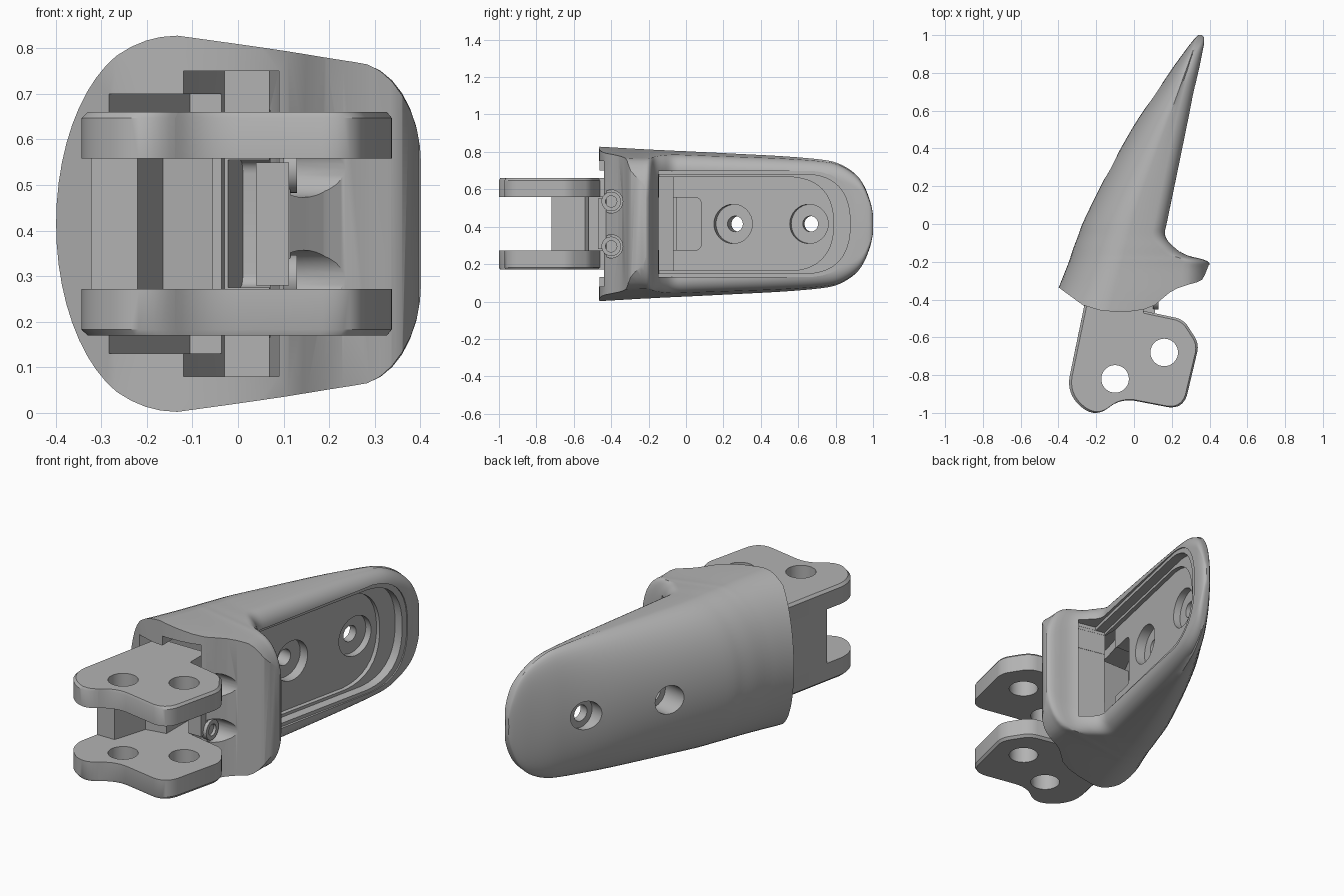
import bpy, bmesh, math
from mathutils import Matrix, Vector

cube = bpy.data.objects.get("Cube")
if cube:
    bpy.data.objects.remove(cube, do_unlink=True)

grey = bpy.data.materials.new("mid_grey")
grey.use_nodes = True
grey.diffuse_color = (0.45, 0.45, 0.45, 1)
grey.node_tree.nodes["Principled BSDF"].inputs["Base Color"].default_value = (0.45, 0.45, 0.45, 1)

MID = 0.415  # height of the symmetry plane
# Frame of the flat pad face: local x runs to the tip, y is up, z points outward
along = Vector((0.213, 0.977, 0)).normalized()
up = Vector((0, 0, 1))
PAD = Matrix((along, up, along.cross(up))).transposed().to_4x4()
PAD.translation = (0.16, -0.06, MID)
WORLD = Matrix.Identity(4)


def activate(ob):
    bpy.ops.object.select_all(action='DESELECT')
    ob.select_set(True)
    bpy.context.view_layer.objects.active = ob


def make(name, bm):
    bmesh.ops.recalc_face_normals(bm, faces=bm.faces)
    me = bpy.data.meshes.new(name)
    bm.to_mesh(me)
    bm.free()
    me.materials.append(grey)
    ob = bpy.data.objects.new(name, me)
    bpy.context.collection.objects.link(ob)
    return ob


def loft(name, rings):
    bm = bmesh.new()
    vs = [[bm.verts.new(p) for p in ring] for ring in rings]
    n = len(vs[0])
    for a, b in zip(vs, vs[1:]):
        for i in range(n):
            bm.faces.new((a[i], a[(i + 1) % n], b[(i + 1) % n], b[i]))
    bm.faces.new(vs[0])
    bm.faces.new(vs[-1])
    return make(name, bm)


def fillet(points, steps=8):
    """Outline from (x, y, radius) corners."""
    out = []
    for i, (x, y, r) in enumerate(points):
        p = Vector((x, y))
        if r == 0:
            out.append(p)
            continue
        a = p + (Vector(points[i - 1][:2]) - p).normalized() * r
        b = p + (Vector(points[(i + 1) % len(points)][:2]) - p).normalized() * r
        for k in range(steps + 1):
            t = k / steps
            out.append(a * (1 - t) ** 2 + p * 1.7 * t * (1 - t) + (a + b) * 0.15 * t * (1 - t) + b * t * t)
    return out


def prism(name, outline, low, high, frame=WORLD, inset=1.0):
    """Extruded outline; inset below 1 chamfers the edge at the low end."""
    c = sum(outline, Vector((0, 0))) / len(outline)
    levels = [(low, 1.0), (high, 1.0)]
    if inset < 1:
        levels = [(low, inset), (low + math.copysign(0.013, high - low), 1.0), (high, 1.0)]
    return loft(name, [[frame @ Vector((*(c + (p - c) * s), z)) for p in outline] for z, s in levels])


def circle(x, y, r, n=32):
    return [Vector((x + r * math.cos(math.tau * i / n), y + r * math.sin(math.tau * i / n))) for i in range(n)]


def rect(x0, x1, y0, y1):
    return [Vector(p) for p in ((x0, y0), (x1, y0), (x1, y1), (x0, y1))]


def boolean(target, cutter, op='DIFFERENCE'):
    mod = target.modifiers.new("cut", 'BOOLEAN')
    mod.operation, mod.object, mod.solver = op, cutter, 'EXACT'
    activate(target)
    bpy.ops.object.modifier_apply(modifier=mod.name)
    bpy.data.objects.remove(cutter, do_unlink=True)


# Fingertip shell: stations of y, back x, pad x, half height, corner radius in x and z
stations = [
    (-0.52, -0.49, 0.405, 0.416, 0.15, 0.26),
    (-0.36, -0.41, 0.405, 0.407, 0.15, 0.26),
    (-0.24, -0.36, 0.405, 0.400, 0.15, 0.24),
    (-0.195, -0.343, 0.385, 0.398, 0.13, 0.2),
    (-0.165, -0.333, 0.28, 0.396, 0.1, 0.14),
    (-0.12, -0.318, 0.21, 0.394, 0.08, 0.09),
    (-0.06, -0.295, 0.165, 0.391, 0.08, 0.08),
    (0.03, -0.26, 0.179, 0.387, 0.08, 0.08),
    (0.29, -0.13, 0.233, 0.374, 0.08, 0.08),
    (0.53, 0.005, 0.283, 0.361, 0.08, 0.08),
    (0.73, 0.14, 0.325, 0.343, 0.07, 0.08),
    (0.82, 0.2, 0.344, 0.321, 0.06, 0.08),
    (0.9, 0.258, 0.36, 0.272, 0.05, 0.07),
    (0.95, 0.295, 0.37, 0.208, 0.03, 0.05),
    (0.985, 0.324, 0.371, 0.12, 0.02, 0.03),
    (1.0, 0.34, 0.36, 0.05, 0.008, 0.015),
]


def spline(rows, steps=4):
    rows = [Vector(r) for r in rows]
    for i in range(len(rows) - 1):
        a, b, c, d = rows[max(i - 1, 0)], rows[i], rows[i + 1], rows[min(i + 2, len(rows) - 1)]
        for k in range(steps):
            t = k / steps
            yield (b * 2 + (c - a) * t + (a * 2 - b * 5 + c * 4 - d) * t ** 2
                   + (b * 3 - a - c * 3 + d) * t ** 3) / 2
    yield rows[-1]


def section(y, back, pad, h, rx, rz):
    crest = (0.36 if y > 0.05 else 0.26) * (y - 0.05)
    crest = min(max(crest, back + 0.003), pad - rx - 0.003)
    half = []
    for i in range(1, 15):  # rounded back
        a = math.pi / 2 * i / 14
        half.append((crest - (crest - back) * math.cos(a), h * math.sin(a)))
    corner = max(h - 0.1 * (pad - crest), h * 0.8)
    for i in range(9):  # rounded pad edge
        a = math.pi / 2 * i / 8
        half.append((pad - rx + rx * math.sin(a), corner - rz + rz * math.cos(a)))
    ring = [(back, 0)] + half + [(pad, 0)] + [(x, -z) for x, z in reversed(half)]
    return [Vector((x, y, MID + z)) for x, z in ring]


shell = loft("fingertip_shell", [section(*row) for row in spline(stations)])

# Curved front end and lip
front = [(-0.9, 1.5), (-0.9, 0.03), (-0.4, -0.335), (-0.27, -0.43), (-0.18, -0.457), (-0.1, -0.465),
         (-0.02, -0.463), (0.05, -0.453), (0.11, -0.43), (0.15, -0.395), (0.19, -0.362), (0.23, -0.34),
         (0.29, -0.32), (0.335, -0.308), (0.36, -0.295), (0.375, -0.27), (0.397, -0.215), (0.7, -0.21), (0.9, 1.5)]
boolean(shell, prism("trim", [Vector(p) for p in front], -0.5, 1.5), 'INTERSECT')

# Hollow in the front end that receives the knuckle, following the sloped back
core = [Vector(p) for p in ((-0.12, -0.6), (0.09, -0.6), (0.09, -0.2), (0.068, -0.14),
                            (0.068, -0.05), (-0.03, -0.05), (-0.12, -0.36))]
hollow = prism("hollow", core, 0.08, 0.75)
wedge = [Vector(p) for p in ((-0.29, -0.63), (-0.02, -0.63), (-0.02, -0.07), (-0.105, -0.07), (-0.29, -0.435))]
boolean(hollow, prism("wedge", wedge, 0.13, 0.70), 'UNION')
boolean(shell, hollow)

# Stepped pad recess with a rounded slot in its floor
for start, end, half, r, depth in ((-0.1, 0.985, 0.283, 0.23, -0.015),
                                   (-0.101, 0.955, 0.265, 0.22, -0.065),
                                   (-0.102, 0.855, 0.25, 0.22, -0.088),
                                   (-0.104, 0.125, 0.14, 0.03, -0.18)):
    outline = fillet([(start, -half, 0), (end, -half, r), (end, half, r), (start, half, 0)])
    boolean(shell, prism("recess", outline, depth, 0.1, PAD))

# Screw holes through the pad: counterbore, through hole, rear bore
for u, seat, rear in ((0.30, -0.14, -0.24), (0.715, -0.125, -0.17)):
    for r, low, high in ((0.105, seat, 0.0), (0.042, -0.6, 0.05), (0.075, -0.6, rear)):
        boolean(shell, prism("bore", circle(u, 0, r), low, high, PAD))

# Tab behind the lip with two small screws
tab = prism("screw_tab", rect(0.04, 0.112, -0.47, -0.2), 0.28, 0.55)
ACROSS = Matrix(((0, 0, 1, 0), (1, 0, 0, 0), (0, 1, 0, 0), (0, 0, 0, 1)))
for side in (-1, 1):
    z = MID + side * 0.12
    boolean(shell, prism("bore", circle(-0.4, z, 0.062), 0.115, 0.6, ACROSS))
    boolean(tab, prism("bore", circle(-0.4, z, 0.03), 0.06, 0.6, ACROSS))
    sleeve = prism("screw_sleeve", circle(-0.4, z, 0.052), 0.1, 0.13, ACROSS)
    boolean(sleeve, prism("bore", circle(-0.4, z, 0.03), 0.05, 0.6, ACROSS))

# Knuckle: two mirrored fork plates joined by a web
plate = fillet([(-0.24, -0.32, 0), (-0.36, -0.9, 0.09), (-0.2, -1.035, 0.09), (-0.08, -0.92, 0.08),
                (0.262, -0.985, 0.08), (0.345, -0.635, 0.04), (0.262, -0.505, 0.04),
                (0.05, -0.46, 0), (0.05, -0.32, 0)])
for name, outer, inner in (("lower_fork_plate", 0.17, 0.272), ("upper_fork_plate", 0.66, 0.558)):
    fork = prism(name, plate, outer, inner, inset=0.965)
    for x, y in ((-0.1, -0.82), (0.16, -0.68)):
        boolean(fork, prism("pin_hole", circle(x, y, 0.073), 0, 0.9))
web = [Vector(p) for p in ((-0.323, -0.72), (-0.22, -0.72), (-0.165, -0.54), (-0.055, -0.52),
                           (-0.055, -0.32), (-0.24, -0.32))]
prism("fork_web", web, 0.265, 0.565)

for ob in bpy.context.collection.objects:
    if ob.type == 'MESH' and ob.data.materials and ob.data.materials[0] == grey:
        activate(ob)
        bpy.ops.object.shade_smooth_by_angle(angle=math.radians(32))
